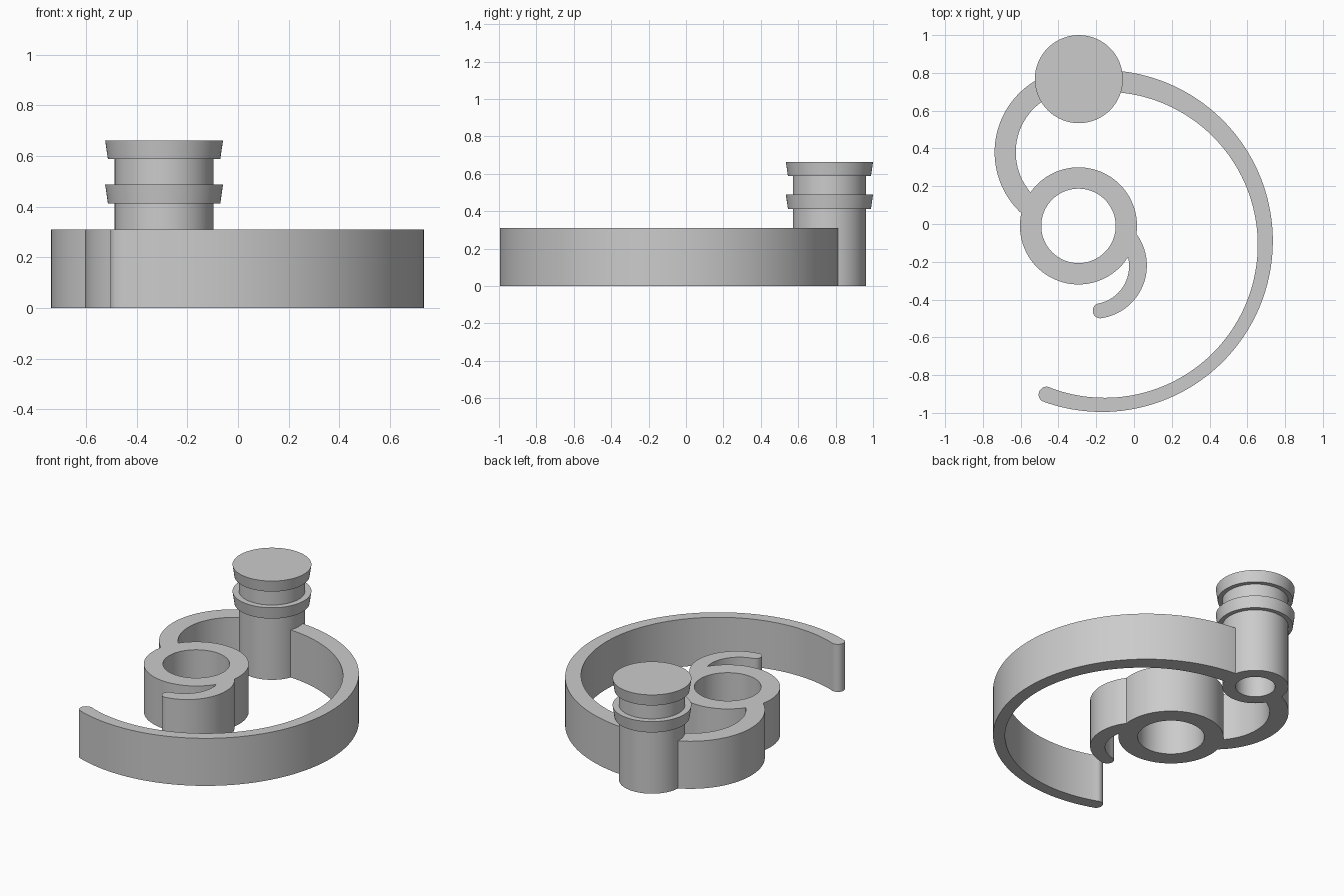
import bpy
import bmesh
from math import cos, sin, pi, radians, atan2
from mathutils import Vector

cube = bpy.data.objects.get("Cube")
if cube:
    bpy.data.objects.remove(cube, do_unlink=True)

HEIGHT = 0.31

grey = bpy.data.materials.new("plain grey")
grey.use_nodes = True
colour = (0.6, 0.6, 0.6, 1)
grey.diffuse_color = colour
grey.node_tree.nodes["Principled BSDF"].inputs["Base Color"].default_value = colour


def finish(name, bm, location=(0, 0, 0)):
    """Turn a bmesh into a smooth-shaded object with sharp rims."""
    bmesh.ops.remove_doubles(bm, verts=bm.verts, dist=1e-5)
    bmesh.ops.recalc_face_normals(bm, faces=bm.faces)
    mesh = bpy.data.meshes.new(name)
    bm.to_mesh(mesh)
    bm.free()
    mesh.materials.append(grey)
    obj = bpy.data.objects.new(name, mesh)
    obj.location = location
    bpy.context.collection.objects.link(obj)
    bpy.ops.object.select_all(action="DESELECT")
    obj.select_set(True)
    bpy.context.view_layer.objects.active = obj
    bpy.ops.object.shade_smooth_by_angle(angle=radians(30))
    return obj


def lathe(name, profile, centre, closed=False, steps=96):
    """Spin a radius/height profile about a vertical axis."""
    bm = bmesh.new()
    verts = [bm.verts.new((r, 0, z)) for r, z in profile]
    pairs = list(zip(verts, verts[1:]))
    if closed:
        pairs.append((verts[-1], verts[0]))
    edges = [bm.edges.new(p) for p in pairs]
    bmesh.ops.spin(bm, geom=verts + edges, cent=(0, 0, 0), axis=(0, 0, 1),
                   angle=2 * pi, steps=steps, use_merge=True)
    return finish(name, bm, (*centre, 0))


def arc(centre, radius, start, end, steps):
    angles = [radians(start + (end - start) * i / steps) for i in range(steps + 1)]
    return [Vector((centre[0] + radius * cos(a), centre[1] + radius * sin(a), 0))
            for a in angles]


def curved_arm(name, outer, inner, start, end, steps, round_tip):
    """Upright band between two arcs, each given as (centre, radius)."""
    outside = arc(*outer, start, end, steps)
    inside = arc(*inner, start, end, steps)
    tip = []
    if round_tip:
        a, b = outside[-1], inside[-1]
        mid, radius = (a + b) / 2, (a - b).length / 2
        first = atan2(a.y - mid.y, a.x - mid.x)
        turn = 180 if end > start else -180
        first = first * 180 / pi
        tip = arc(mid, radius, first, first + turn, 12)[1:-1]
    bm = bmesh.new()
    base = bm.faces.new([bm.verts.new(p) for p in outside + tip + inside[::-1]])
    new = bmesh.ops.extrude_face_region(bm, geom=[base], use_keep_orig=True)["geom"]
    bmesh.ops.translate(bm, vec=(0, 0, HEIGHT),
                        verts=[g for g in new if isinstance(g, bmesh.types.BMVert)])
    return finish(name, bm)


# Hollow post with two flared collars
lathe("collared_post", [
    (0, 0.55), (0.117, 0.55), (0.117, 0), (0.195, 0), (0.195, 0.412),
    (0.222, 0.412), (0.233, 0.488), (0.195, 0.488), (0.195, 0.588),
    (0.222, 0.588), (0.233, 0.662), (0, 0.662)], (-0.292, 0.767))

# Open ring
lathe("ring", [(0.197, 0), (0.31, 0), (0.31, HEIGHT), (0.197, HEIGHT)],
      (-0.294, -0.01), closed=True)

# Long sweeping arm, from the post round to the front
curved_arm("large_arm", ((-0.17, -0.09), 0.905), ((-0.155, -0.11), 0.81),
           89, -110.5, 96, True)

# Arm linking the post to the ring
curved_arm("link_arm", ((-0.298, 0.38), 0.44), ((-0.298, 0.38), 0.328),
           110, 233, 48, False)

# Short hook on the ring
curved_arm("small_hook", ((-0.213, -0.22), 0.281), ((-0.228, -0.223), 0.202),
           42, -80, 48, True)
